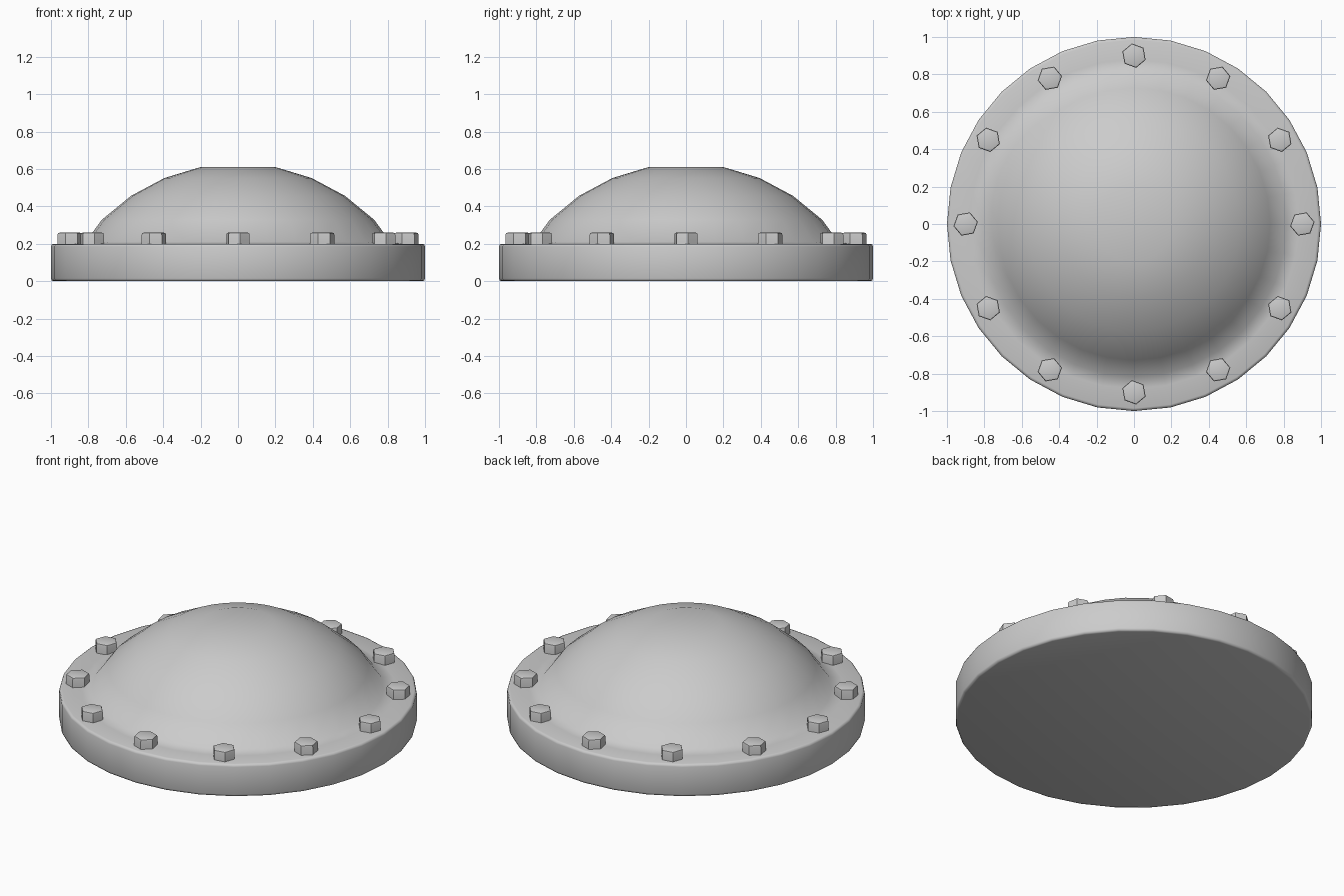
import bpy, bmesh, math

if "Cube" in bpy.data.objects:
    bpy.data.objects.remove(bpy.data.objects["Cube"])


def lathe(name, profile, sides, phase=0.0):
    """Revolve (radius, z) points around z, capping both ends."""
    bm = bmesh.new()
    rings = []
    for r, z in profile:
        rings.append([bm.verts.new((r * math.cos(phase + 2 * math.pi * i / sides),
                                    r * math.sin(phase + 2 * math.pi * i / sides), z))
                      for i in range(sides)])
    for a, b in zip(rings, rings[1:]):
        for i in range(sides):
            j = (i + 1) % sides
            bm.faces.new((a[i], a[j], b[j], b[i]))
    bm.faces.new(rings[0][::-1])
    bm.faces.new(rings[-1])
    bmesh.ops.recalc_face_normals(bm, faces=bm.faces)
    mesh = bpy.data.meshes.new(name)
    bm.to_mesh(mesh)
    bm.free()
    obj = bpy.data.objects.new(name, mesh)
    bpy.context.collection.objects.link(obj)
    return obj


def smooth(obj, degrees):
    bpy.ops.object.select_all(action='DESELECT')
    obj.select_set(True)
    bpy.context.view_layer.objects.active = obj
    bpy.ops.object.shade_smooth_by_angle(angle=math.radians(degrees))


# Flange disc and dome, one continuous revolved profile
R, CENTRE = 1.03, -0.4
profile = [(0.985, 0.0), (0.996, 0.004), (1.0, 0.015),
           (1.0, 0.185), (0.996, 0.196), (0.985, 0.2),
           (0.88, 0.2), (0.815, 0.21)]
for k in (4, 3, 2, 1):
    a = math.radians(11.25 * k)
    profile.append((R * math.sin(a), CENTRE + R * math.cos(a)))
smooth(lathe("domed_cover", profile, 32), 60)

# Ring of twelve hex bolt heads
for n in range(12):
    ang = n * math.pi / 6
    bolt = lathe(f"bolt_{n + 1:02d}",
                 [(0.066, 0.19), (0.066, 0.248), (0.063, 0.257), (0.054, 0.26)],
                 6, math.radians(10))
    bolt.location = (0.9 * math.cos(ang), 0.9 * math.sin(ang), 0)
    bolt.rotation_euler.z = ang
    smooth(bolt, 50)
